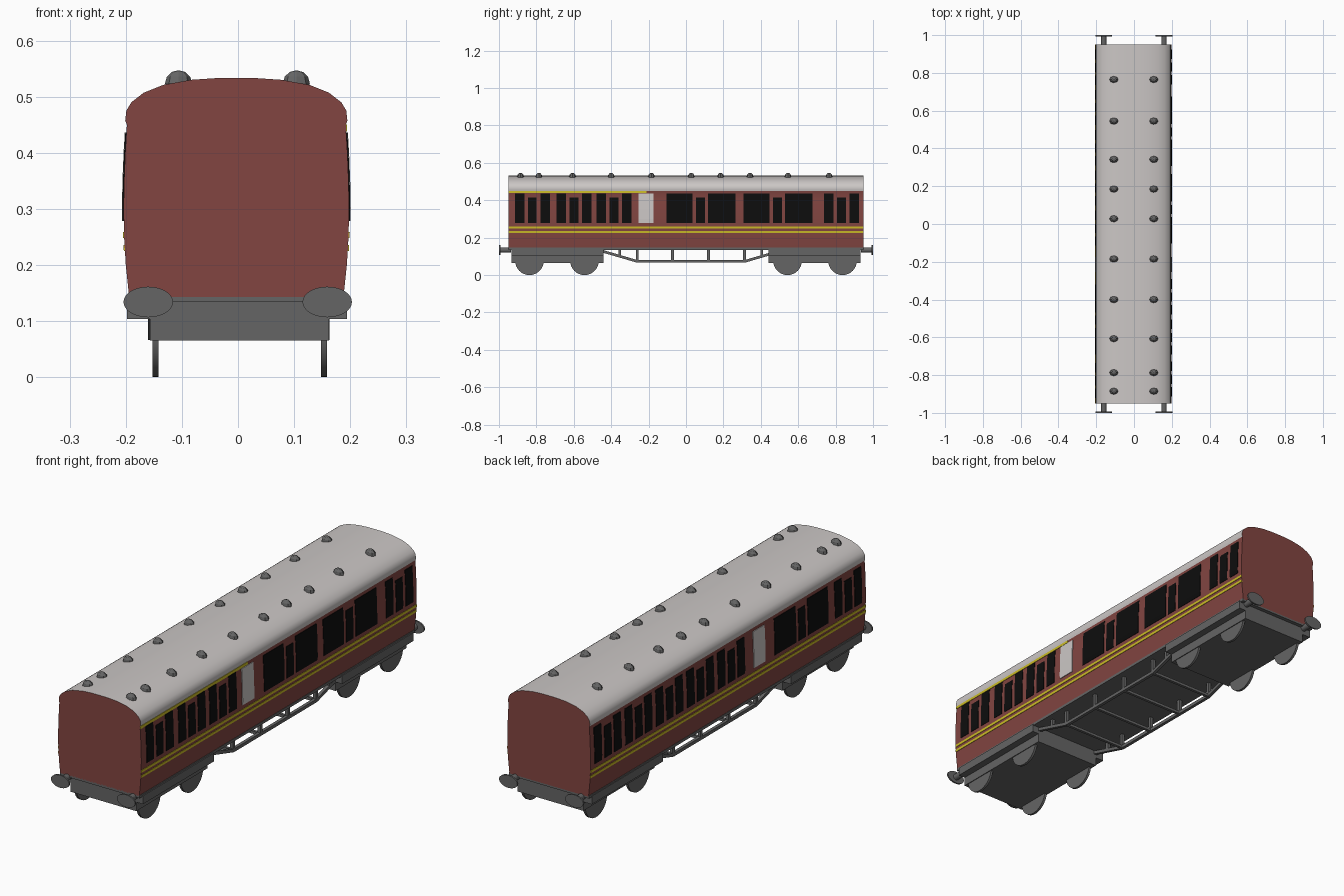
import bpy, bmesh, math
from mathutils import Vector, Matrix

if "Cube" in bpy.data.objects:
    bpy.data.objects.remove(bpy.data.objects["Cube"])

CX = -0.003  # slight sideways offset of the body
L = 0.95     # half length of the body


def material(name, r, g, b):
    m = bpy.data.materials.new(name)
    m.diffuse_color = (r, g, b, 1)
    m.use_nodes = True
    m.node_tree.nodes["Principled BSDF"].inputs["Base Color"].default_value = m.diffuse_color
    return m


RED = material("maroon paint", 0.225, 0.06, 0.053)
ROOF = material("pale roof grey", 0.60, 0.57, 0.56)
GREY = material("underframe grey", 0.13, 0.13, 0.13)
BLACK = material("window black", 0.004, 0.004, 0.004)
YELLOW = material("lining yellow", 0.60, 0.50, 0.02)

# half cross-section (half width, height): bulging side, then curved roof
SIDE = [(0.191, 0.143), (0.197, 0.20), (0.200, 0.25), (0.201, 0.30),
        (0.200, 0.35), (0.198, 0.40), (0.195, 0.45)]
ROOF_PTS = [(0.198, 0.457), (0.196, 0.475), (0.187, 0.49), (0.165, 0.507),
            (0.130, 0.521), (0.080, 0.530), (0.035, 0.533)]


def finish(name, bm, mats, smooth=False):
    bmesh.ops.recalc_face_normals(bm, faces=bm.faces[:])
    me = bpy.data.meshes.new(name)
    bm.to_mesh(me)
    bm.free()
    for m in mats:
        me.materials.append(m)
    ob = bpy.data.objects.new(name, me)
    bpy.context.collection.objects.link(ob)
    if smooth:
        bpy.ops.object.select_all(action='DESELECT')
        ob.select_set(True)
        bpy.context.view_layer.objects.active = ob
        bpy.ops.object.shade_smooth_by_angle(angle=math.radians(30))
    return ob


def add_box(bm, lo, hi):
    lo, hi = Vector(lo), Vector(hi)
    size = hi - lo
    bmesh.ops.create_cube(bm, size=1, matrix=Matrix.Translation((lo + hi) / 2)
                          @ Matrix.Diagonal((*size, 1)))


def add_beam(bm, a, b, t):
    a, b = Vector(a), Vector(b)
    d = b - a
    rot = d.to_track_quat('Z', 'Y').to_matrix().to_4x4()
    bmesh.ops.create_cube(bm, size=1, matrix=Matrix.Translation((a + b) / 2) @ rot
                          @ Matrix.Diagonal((t, t, d.length, 1)))


def add_cylinder(bm, centre, r, depth, axis, segs=24, squash=(1, 1, 1)):
    rot = Matrix.Rotation(math.pi / 2, 4, axis)
    bmesh.ops.create_cone(bm, cap_ends=True, segments=segs, radius1=r, radius2=r, depth=depth,
                          matrix=Matrix.Translation(centre) @ Matrix.Diagonal((*squash, 1)) @ rot)


def side_x(z):
    for (x0, z0), (x1, z1) in zip(SIDE, SIDE[1:]):
        if z <= z1:
            return x0 + (x1 - x0) * (z - z0) / (z1 - z0)
    return SIDE[-1][0]


def add_panel(bm, s, y0, y1, z0, z1, out=0.002):
    """Thin plate hugging the bulged side; s is +1 right, -1 left."""
    zs = [z0] + [z for _, z in SIDE if z0 < z < z1] + [z1]
    ring = [(side_x(z) + out, z) for z in zs] + [(side_x(z) - 0.002, z) for z in reversed(zs)]
    ends = [[bm.verts.new((CX + s * x, y, z)) for x, z in ring] for y in (y0, y1)]
    n = len(ring)
    for i in range(n):
        j = (i + 1) % n
        bm.faces.new((ends[0][i], ends[0][j], ends[1][j], ends[1][i]))
    bm.faces.new(ends[0])
    bm.faces.new(ends[1])


# carriage body with roof
bm = bmesh.new()
half = SIDE + ROOF_PTS
prof = half + [(-x, z) for x, z in reversed(half)]
face = bm.faces.new([bm.verts.new((CX + x, -L, z)) for x, z in prof])
ext = bmesh.ops.extrude_face_region(bm, geom=[face], use_keep_orig=True)
bmesh.ops.translate(bm, vec=(0, 2 * L, 0),
                    verts=[v for v in ext["geom"] if isinstance(v, bmesh.types.BMVert)])
bm.normal_update()
for f in bm.faces:
    if abs(f.normal.y) < 0.5 and f.calc_center_median().z > 0.449:
        f.material_index = 1
finish("carriage_body", bm, [RED, ROOF], smooth=True)

# windows: narrow triples and wide groups, (start, end, tall)
TRIPLE = [(0, 0.05, True), (0.068, 0.116, False), (0.135, 0.186, True)]
WIDE = [(0, 0.14, True), (0.157, 0.205, False), (0.222, 0.369, True)]
LAYOUT = {
    1: [(TRIPLE, y) for y in (-0.914, -0.692, -0.478, 0.739)] + [(WIDE, -0.104), (WIDE, 0.307)],
    -1: [(TRIPLE, y) for y in (0.737, 0.524, 0.311, 0.098, -0.115, -0.922)] + [(WIDE, -0.69)],
}
for s, side in ((1, "right"), (-1, "left")):
    bm = bmesh.new()
    for group, start in LAYOUT[s]:
        for a, b, tall in group:
            add_panel(bm, s, start + a, start + b, 0.278, 0.436 if tall else 0.415)
    finish(side + "_windows", bm, [BLACK])
    # pale door window
    bm = bmesh.new()
    add_panel(bm, s, -0.254, -0.174, 0.278, 0.436, 0.003)
    finish(side + "_door_window", bm, [ROOF])
    # yellow lining
    bm = bmesh.new()
    for z in (0.225, 0.248):
        add_panel(bm, s, -L, L, z, z + 0.011)
    if s > 0:
        add_panel(bm, s, -L, -0.21, 0.438, 0.45)
    finish(side + "_lining", bm, [YELLOW])

# floor frame
bm = bmesh.new()
add_box(bm, (CX - 0.193, -L, 0.135), (CX + 0.193, L, 0.147))
finish("floor_frame", bm, [GREY])

# bogies with wheels, and buffers
for s, end in ((-1, "front"), (1, "back")):
    bm = bmesh.new()
    ya, yb = sorted((s * 0.441, s * 0.933))
    add_box(bm, (CX - 0.195, ya, 0.104), (CX + 0.197, yb, 0.14))
    add_box(bm, (-0.157, ya, 0.065), (0.162, yb, 0.106))
    finish(end + "_bogie", bm, [GREY])

    bm = bmesh.new()
    for y in (0.543, 0.837):
        for x in (-0.147, 0.153):
            add_cylinder(bm, (x, s * y, 0.0765), 0.0765, 0.011, 'Y', 32)
    finish(end + "_wheels", bm, [GREY], smooth=True)

    bm = bmesh.new()
    for x in (-0.16, 0.159):
        add_cylinder(bm, (x, s * 0.965, 0.134), 0.014, 0.06, 'X', 16)
        add_cylinder(bm, (x, s * 0.9965, 0.134), 0.044, 0.007, 'X', 32, (1, 1, 0.62))
    finish(end + "_buffers", bm, [GREY], smooth=True)

# underframe truss with posts and cross bars
bm = bmesh.new()
for x in (-0.153, 0.156):
    pts = [(-0.49, 0.14), (-0.26, 0.073), (0.313, 0.073), (0.543, 0.14)]
    for (y0, z0), (y1, z1) in zip(pts, pts[1:]):
        add_beam(bm, (x, y0, z0), (x, y1, z1), 0.014)
    for y, z in ((-0.355, 0.10), (-0.26, 0.07), (-0.072, 0.07), (0.12, 0.07),
                 (0.313, 0.07), (0.404, 0.10)):
        add_beam(bm, (x, y, z), (x, y, 0.14), 0.014)
for y in (-0.26, -0.072, 0.12, 0.313):
    add_beam(bm, (-0.153, y, 0.073), (0.156, y, 0.073), 0.012)
finish("underframe_truss", bm, [GREY])

# roof ventilators
bm = bmesh.new()
for y in (0.765, 0.545, 0.342, 0.185, 0.028, -0.185, -0.4, -0.607, -0.787, -0.885):
    for x in (-0.106, 0.104):
        bmesh.ops.create_uvsphere(bm, u_segments=8, v_segments=6, radius=1,
                                  matrix=Matrix.Translation((x, y, 0.524))
                                  @ Matrix.Diagonal((0.024, 0.018, 0.023, 1)))
finish("roof_ventilators", bm, [GREY])
